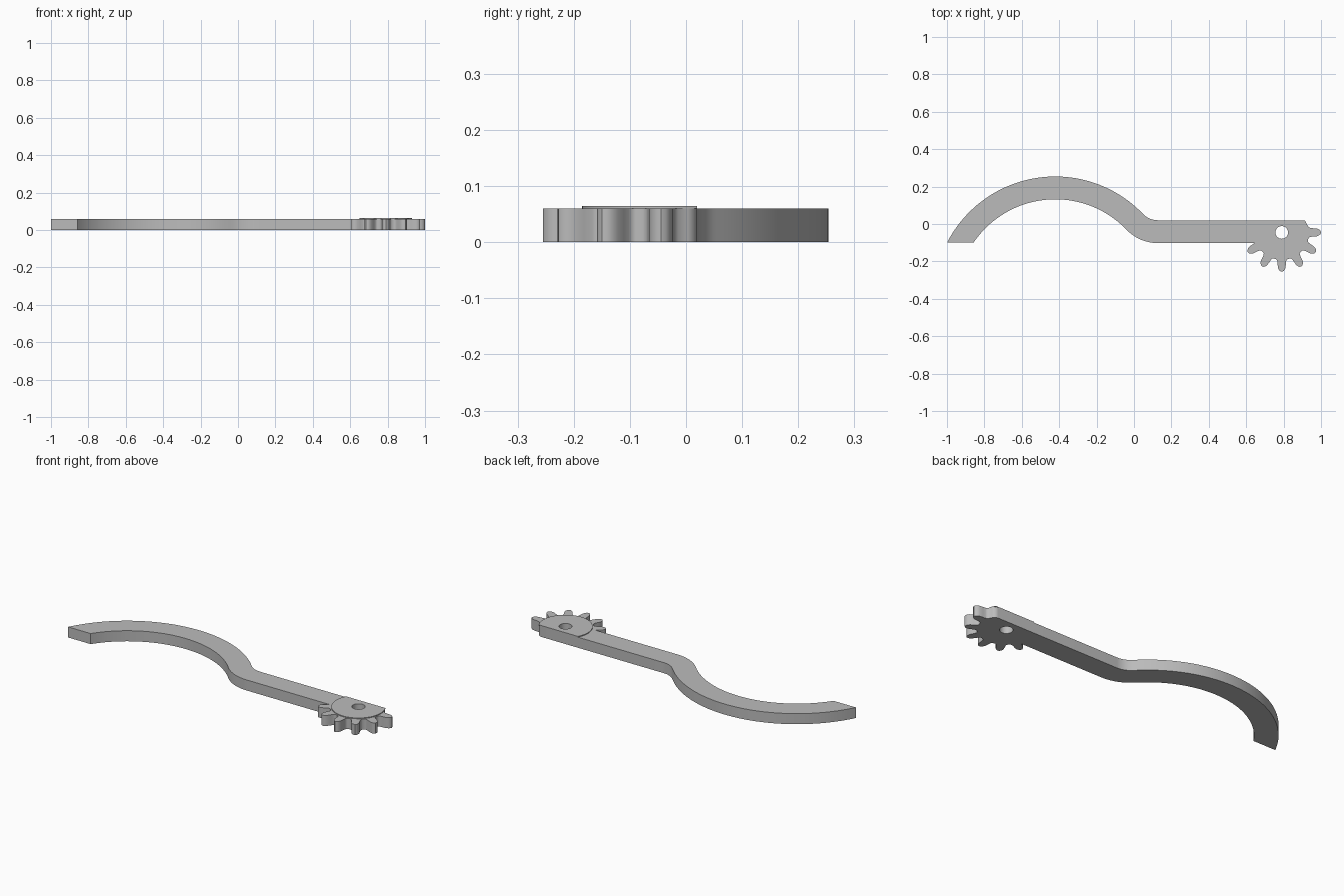
import bpy
from math import sin, cos, asin, atan2, sqrt, pi, radians

cube = bpy.data.objects.get("Cube")
if cube:
    bpy.data.objects.remove(cube, do_unlink=True)

grey = bpy.data.materials.new("Plain grey")
grey.use_nodes = True
grey.diffuse_color = (0.5, 0.5, 0.5, 1)
grey.node_tree.nodes["Principled BSDF"].inputs["Base Color"].default_value = (0.5, 0.5, 0.5, 1)


def arc(cx, cy, r, a0, a1, n):
    return [(cx + r * cos(a0 + (a1 - a0) * i / n),
             cy + r * sin(a0 + (a1 - a0) * i / n)) for i in range(n + 1)]


def prism(name, outline, z0, z1):
    n = len(outline)
    verts = [(x, y, z) for z in (z0, z1) for x, y in outline]
    faces = [list(range(n))[::-1], list(range(n, 2 * n))]
    faces += [(i, (i + 1) % n, (i + 1) % n + n, i + n) for i in range(n)]
    mesh = bpy.data.meshes.new(name)
    mesh.from_pydata(verts, [], faces)
    mesh.materials.append(grey)
    obj = bpy.data.objects.new(name, mesh)
    bpy.context.collection.objects.link(obj)
    return obj


# Main dimensions
THICK, WIDTH, TOP, END = 0.06, 0.122, 0.02, -0.10
BX, BY, BR = -0.421, -0.396, 0.65          # big bend
FR = 0.11                                  # fillet between bend and bar
FY = TOP + FR
FX = BX + sqrt((BR + FR) ** 2 - (FY - BY) ** 2)
GX, GY = 0.79, -0.045                      # pivot
join = atan2(FY - BY, FX - BX)

# Lower edge: inside of bend, then fillet into the straight bar
inner = BR - WIDTH
outline = arc(BX, BY, inner, pi - asin((END - BY) / inner), join, 40)
outline += arc(FX, FY, FR + WIDTH, join - pi, -pi / 2, 12)[1:]

# Gear teeth around the pivot
flank = [(0.143, 0.031), (0.147, 0.026), (0.155, 0.0235), (0.17, 0.022),
         (0.188, 0.0205), (0.199, 0.016), (0.207, 0.009), (0.21, 0)]
tooth = [(u, -v) for u, v in flank] + flank[-2::-1]
for k in range(6):
    a = radians(-150 + 30 * k)
    for u, v in (tooth[2:] if k == 0 else tooth):
        outline.append((GX + u * cos(a) - v * sin(a), GY + u * sin(a) + v * cos(a)))

# Rounded bar end, upper edge and outside of bend
outline += arc(0.897, TOP - 0.028, 0.028, radians(10), pi / 2, 6)
outline += arc(FX, FY, FR, -pi / 2, join - pi, 12)
outline += arc(BX, BY, BR, join, pi - asin((END - BY) / BR), 48)[1:]
lever = prism("geared_lever", outline, 0, THICK)

# Raised round boss, cut flat along the bar edge
BOSS = 0.14
cut = asin((TOP - GY) / BOSS)
boss = prism("pivot_boss", arc(GX, GY, BOSS, pi - cut, 2 * pi + cut, 48), THICK, 0.0645)

# Pivot hole through both
cutter = prism("hole_cutter", arc(GX, GY, 0.034, 0, 2 * pi, 32)[:-1], -0.1, 0.2)
cutter.hide_render = True
for obj in (lever, boss):
    mod = obj.modifiers.new("pivot_hole", "BOOLEAN")
    mod.operation = "DIFFERENCE"
    mod.solver = "EXACT"
    mod.object = cutter
    bpy.ops.object.select_all(action="DESELECT")
    obj.select_set(True)
    bpy.context.view_layer.objects.active = obj
    bpy.ops.object.modifier_apply(modifier=mod.name)
    bpy.ops.object.shade_smooth_by_angle(angle=radians(35))
bpy.data.objects.remove(cutter, do_unlink=True)
